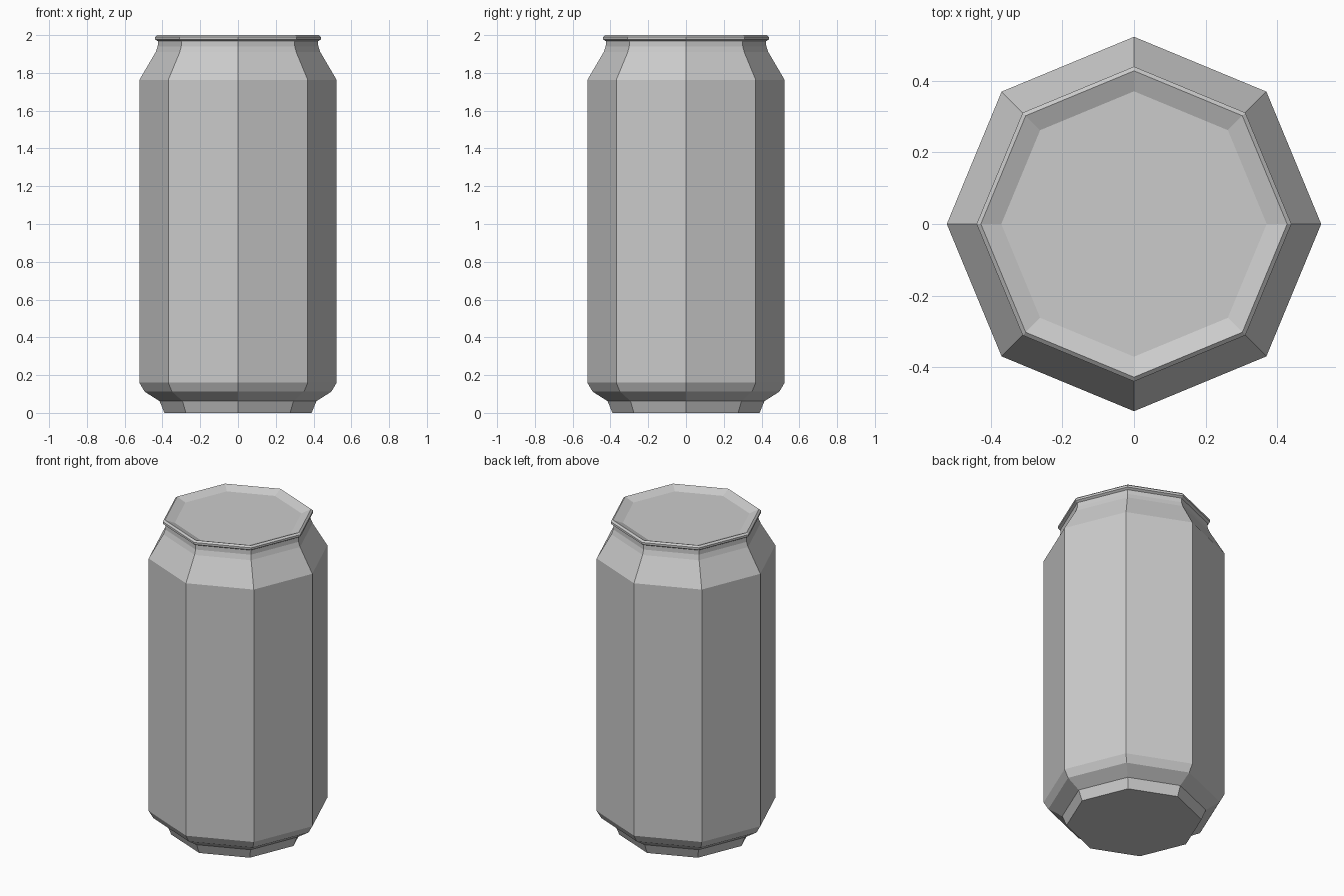
import bpy, bmesh
from math import cos, sin, pi

if "Cube" in bpy.data.objects:
    bpy.data.objects.remove(bpy.data.objects["Cube"])

SIDES = 8


def lathe(name, profile):
    """Revolve a (radius, height) profile into a closed eight-sided solid."""
    bm = bmesh.new()
    rings = [[bm.verts.new((r * cos(2 * pi * i / SIDES), r * sin(2 * pi * i / SIDES), z))
              for i in range(SIDES)] for r, z in profile]
    for low, high in zip(rings, rings[1:]):
        for i in range(SIDES):
            j = (i + 1) % SIDES
            bm.faces.new((low[i], low[j], high[j], high[i]))
    bm.faces.new(rings[0][::-1])
    bm.faces.new(rings[-1])
    mesh = bpy.data.meshes.new(name)
    bm.to_mesh(mesh)
    bm.free()
    obj = bpy.data.objects.new(name, mesh)
    bpy.context.collection.objects.link(obj)
    return obj


# Can: stepped foot, straight body, tapered neck, flared rim and sunken lid
lathe("drink_can", [
    (0.39, 0.0), (0.415, 0.062), (0.495, 0.113), (0.522, 0.16),
    (0.522, 1.763),
    (0.436, 1.91), (0.425, 1.94), (0.424, 1.968),
    (0.439, 1.977), (0.439, 1.99), (0.427, 2.0),
    (0.37, 1.977),
])
